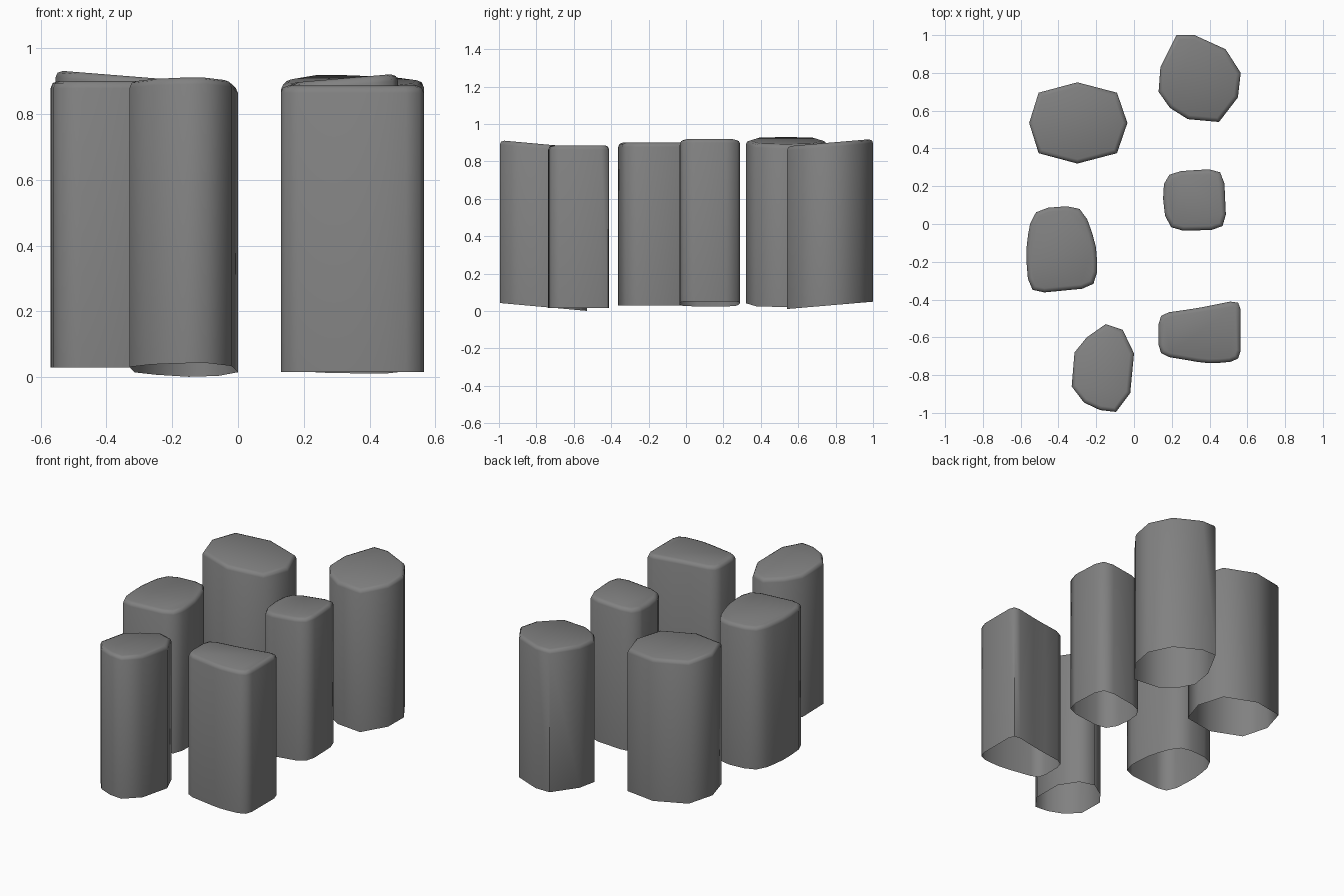
import bpy
import bmesh
import math
from mathutils import Vector

STONE_HEIGHT = 0.87
BEVEL_WIDTH = 0.022

default_cube = bpy.data.objects.get("Cube")
if default_cube:
    bpy.data.objects.remove(default_cube, do_unlink=True)

# Single stone colour
stone_grey = bpy.data.materials.new("stone_grey")
stone_grey.use_nodes = True
stone_grey.diffuse_color = (0.22, 0.22, 0.22, 1)
shader = next(node for node in stone_grey.node_tree.nodes if node.type == "BSDF_PRINCIPLED")
shader.inputs["Base Color"].default_value = stone_grey.diffuse_color
shader.inputs["Roughness"].default_value = 0.8


def round_corners(corners, radius):
    """Replace every corner of an outline by a short three-point arc."""
    outline = []
    count = len(corners)
    for index, corner in enumerate(corners):
        point = Vector(corner)
        arms = []
        for neighbour in (corners[index - 1], corners[(index + 1) % count]):
            arm = Vector(neighbour) - point
            arms.append(point + arm.normalized() * min(radius, arm.length * 0.45))
        middle = (arms[0] + arms[1]) / 4 + point / 2
        outline += [arms[0], middle, arms[1]]
    return outline


def build_stone(name, corners, base, slope_x=0.0, slope_y=0.0, radius=0.0):
    """Extrude an outline into an open-bottomed pillar with tilted ends."""
    outline = round_corners(corners, radius) if radius else [Vector(c) for c in corners]
    centre = sum(outline, Vector((0, 0))) / len(outline)
    mesh_builder = bmesh.new()
    rings = []
    for lift in (0, STONE_HEIGHT):
        ring = []
        for point in outline:
            offset = point - centre
            height = base + lift + offset.x * slope_x + offset.y * slope_y
            ring.append(mesh_builder.verts.new((point.x, point.y, height)))
        rings.append(ring)
    lower, upper = rings
    for index in range(len(outline)):
        mesh_builder.faces.new((lower[index - 1], lower[index], upper[index], upper[index - 1]))
    cap = mesh_builder.faces.new(upper)
    bmesh.ops.recalc_face_normals(mesh_builder, faces=mesh_builder.faces[:])
    if cap.normal.z < 0:
        bmesh.ops.reverse_faces(mesh_builder, faces=mesh_builder.faces[:])

    # Softened rim around the top
    bmesh.ops.bevel(mesh_builder, geom=list(cap.edges), offset=BEVEL_WIDTH,
                    offset_type="OFFSET", segments=2, profile=0.5, affect="EDGES")

    mesh = bpy.data.meshes.new(name)
    mesh_builder.to_mesh(mesh)
    mesh_builder.free()
    mesh.materials.append(stone_grey)
    stone = bpy.data.objects.new(name, mesh)
    bpy.context.collection.objects.link(stone)

    bpy.ops.object.select_all(action="DESELECT")
    stone.select_set(True)
    bpy.context.view_layer.objects.active = stone
    bpy.ops.object.shade_smooth_by_angle(angle=math.radians(60))
    return stone


# Faceted stones
build_stone("back_left_stone", [
    (.225, 1), (.32, 1), (.485, .925), (.565, .8), (.55, .67),
    (.45, .54), (.285, .555), (.19, .615), (.13, .7), (.14, .83),
], base=0.03, slope_y=0.085)

build_stone("back_right_stone", [
    (-.555, .535), (-.505, .695), (-.3, .75), (-.09, .695),
    (-.035, .535), (-.09, .375), (-.3, .32), (-.505, .375),
], base=0.042, slope_x=-0.08)

build_stone("front_right_stone", [
    (-.15, -.53), (-.06, -.56), (0, -.685), (-.02, -.895), (-.095, -.995),
    (-.18, -.985), (-.265, -.945), (-.33, -.86), (-.315, -.68), (-.25, -.6),
], base=0.023, slope_y=-0.09)

# Stones with rounded corners
build_stone("middle_right_stone", [
    (-.535, .08), (-.275, .1), (-.195, -.12),
    (-.195, -.335), (-.555, -.37), (-.575, -.13),
], base=0.03, radius=0.08)

build_stone("middle_left_stone", [
    (.17, .275), (.475, .295), (.49, -.03), (.18, -.037), (.148, .14),
], base=0.036, slope_x=0.085, radius=0.08)

build_stone("front_left_stone", [
    (.13, -.475), (.34, -.445), (.565, -.4),
    (.565, -.725), (.395, -.74), (.13, -.695),
], base=0.016, radius=0.055)
